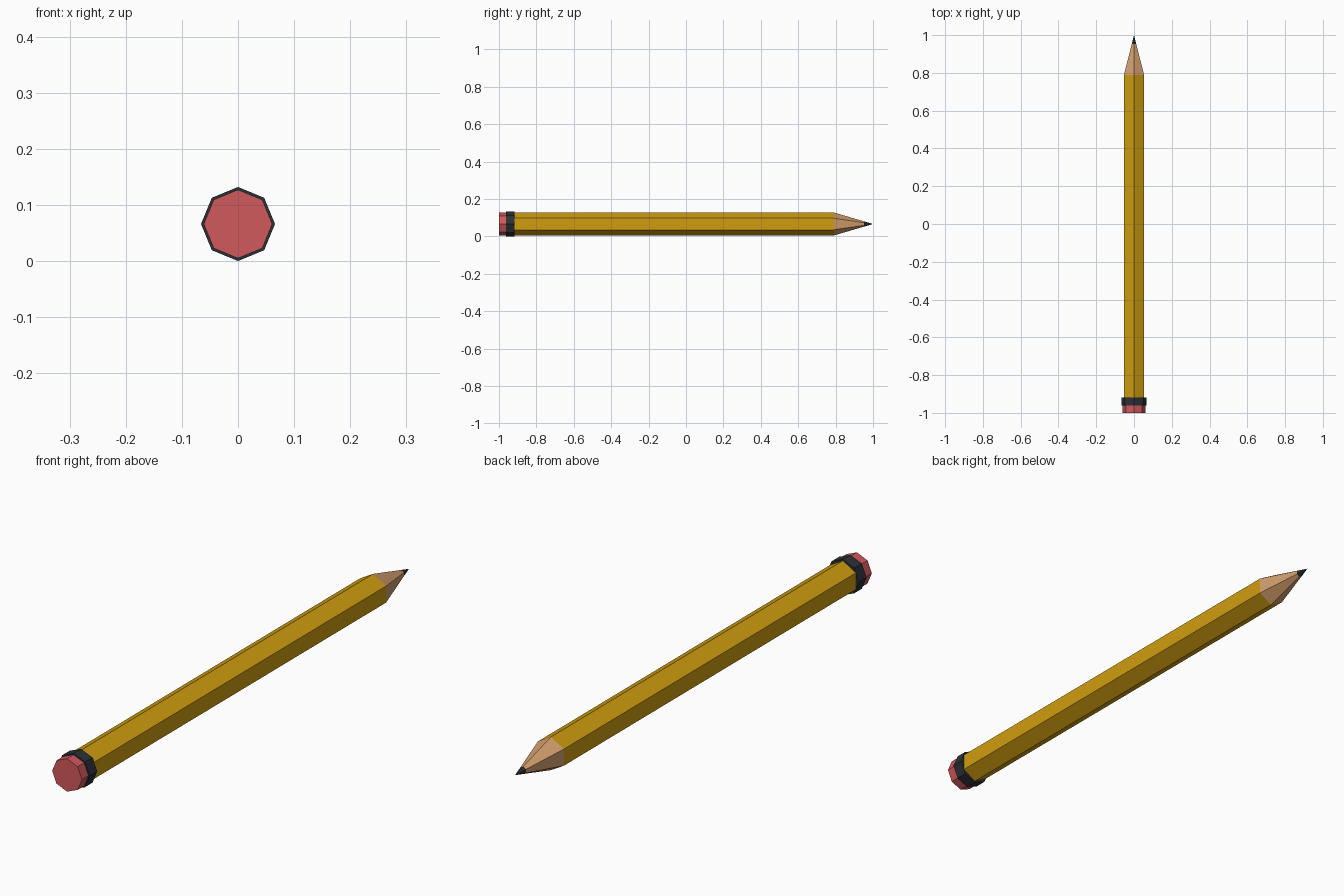
import bpy, bmesh, math

if "Cube" in bpy.data.objects:
    bpy.data.objects.remove(bpy.data.objects["Cube"])

CENTER_Z = 0.066


def material(name, color):
    m = bpy.data.materials.new(name)
    m.diffuse_color = (*color, 1.0)
    m.use_nodes = True
    m.node_tree.nodes["Principled BSDF"].inputs["Base Color"].default_value = m.diffuse_color
    return m


yellow = material("yellow paint", (0.63, 0.34, 0.005))
wood = material("bare wood", (0.64, 0.34, 0.15))
dark = material("dark grey", (0.024, 0.030, 0.037))
pink = material("eraser pink", (0.64, 0.10, 0.107))


def prism(name, sides, y0, r0, y1, r1, mat):
    """Flat-faced prism, frustum or point along y, with one corner straight up."""
    bm = bmesh.new()
    rings = []
    for y, r in ((y0, r0), (y1, r1)):
        count = sides if r > 0 else 1
        rings.append([bm.verts.new((r * math.sin(2 * math.pi * i / sides), y,
                                    r * math.cos(2 * math.pi * i / sides)))
                      for i in range(count)])
    a, b = rings
    for i in range(sides):
        j = (i + 1) % sides
        bm.faces.new((a[i], a[j], b[0]) if len(b) == 1 else (a[i], a[j], b[j], b[i]))
    for ring in rings:
        if len(ring) > 1:
            bm.faces.new(ring)
    bmesh.ops.recalc_face_normals(bm, faces=bm.faces)
    mesh = bpy.data.meshes.new(name)
    bm.to_mesh(mesh)
    bm.free()
    mesh.materials.append(mat)
    obj = bpy.data.objects.new(name, mesh)
    obj.location.z = CENTER_Z
    bpy.context.collection.objects.link(obj)
    return obj


# Hexagonal shaft and sharpened end
BODY_R, BODY_END, LEAD_START = 0.0615, 0.79, 0.953
LEAD_R = BODY_R * (1 - LEAD_START) / (1 - BODY_END)
prism("shaft", 6, -0.93, BODY_R, BODY_END, BODY_R, yellow)
prism("wood_cone", 6, BODY_END, BODY_R, LEAD_START, LEAD_R, wood)
prism("lead_point", 6, LEAD_START, LEAD_R, 1.0, 0.0, dark)

# Octagonal band and eraser
prism("band", 8, -0.962, 0.066, -0.918, 0.066, dark)
prism("eraser", 8, -1.0, 0.061, -0.94, 0.061, pink)
